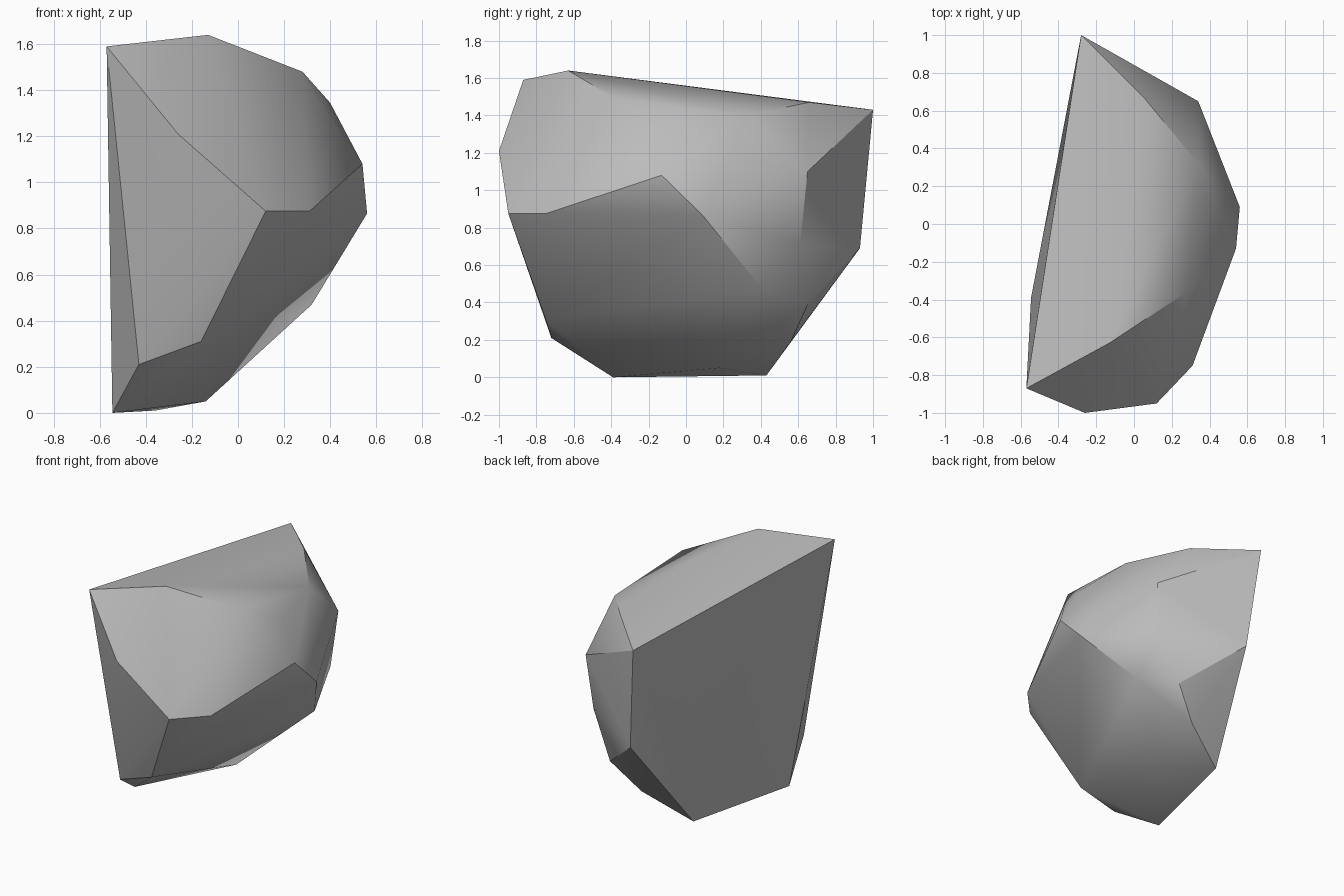
import bpy, bmesh, math

# Remove the default object
cube = bpy.data.objects.get("Cube")
if cube:
    bpy.data.objects.remove(cube, do_unlink=True)

# Stone colour
stone = bpy.data.materials.new("grey_stone")
stone.use_nodes = True
grey = (0.5, 0.5, 0.5, 1)
stone.diffuse_color = grey
bsdf = stone.node_tree.nodes["Principled BSDF"]
bsdf.inputs["Base Color"].default_value = grey
bsdf.inputs["Roughness"].default_value = 0.9

# Corners of the split boulder, grouped by region
top_rim = [(-.57, -.87, 1.59), (-.13, -.63, 1.64), (.28, -.36, 1.48),
           (.34, .32, 1.40), (.06, .66, 1.47), (-.28, 1, 1.43)]
shoulder = [(.40, -.08, 1.345), (.54, -.13, 1.08), (.56, .09, .865),
            (.31, -.75, .875), (.12, -.95, .875), (-.26, -1, 1.21)]
back_rim = [(.34, .65, 1.10), (.306, .61, .71), (.147, .65, .39),
            (-.04, .56, .19), (-.21, .93, .69)]
underside = [(-.43, -.72, .21), (-.16, -.75, .31), (.32, .41, .47),
             (-.545, -.39, 0), (-.36, .43, .01), (-.14, .18, .05)]

# Wrap the corners in a faceted shell
bm = bmesh.new()
for corner in top_rim + shoulder + back_rim + underside:
    bm.verts.new(corner)
hull = bmesh.ops.convex_hull(bm, input=bm.verts[:])
loose = [v for v in bm.verts if not v.link_faces]
bmesh.ops.delete(bm, geom=loose, context='VERTS')
bmesh.ops.dissolve_limit(bm, angle_limit=math.radians(2),
                         verts=bm.verts[:], edges=bm.edges[:])
bmesh.ops.recalc_face_normals(bm, faces=bm.faces[:])
mesh = bpy.data.meshes.new("rock")
bm.to_mesh(mesh)
bm.free()
mesh.materials.append(stone)

rock = bpy.data.objects.new("rock", mesh)
bpy.context.collection.objects.link(rock)

# Soften shallow creases, keep the fractured edges sharp
bpy.ops.object.select_all(action='DESELECT')
rock.select_set(True)
bpy.context.view_layer.objects.active = rock
bpy.ops.object.shade_smooth_by_angle(angle=math.radians(30))
